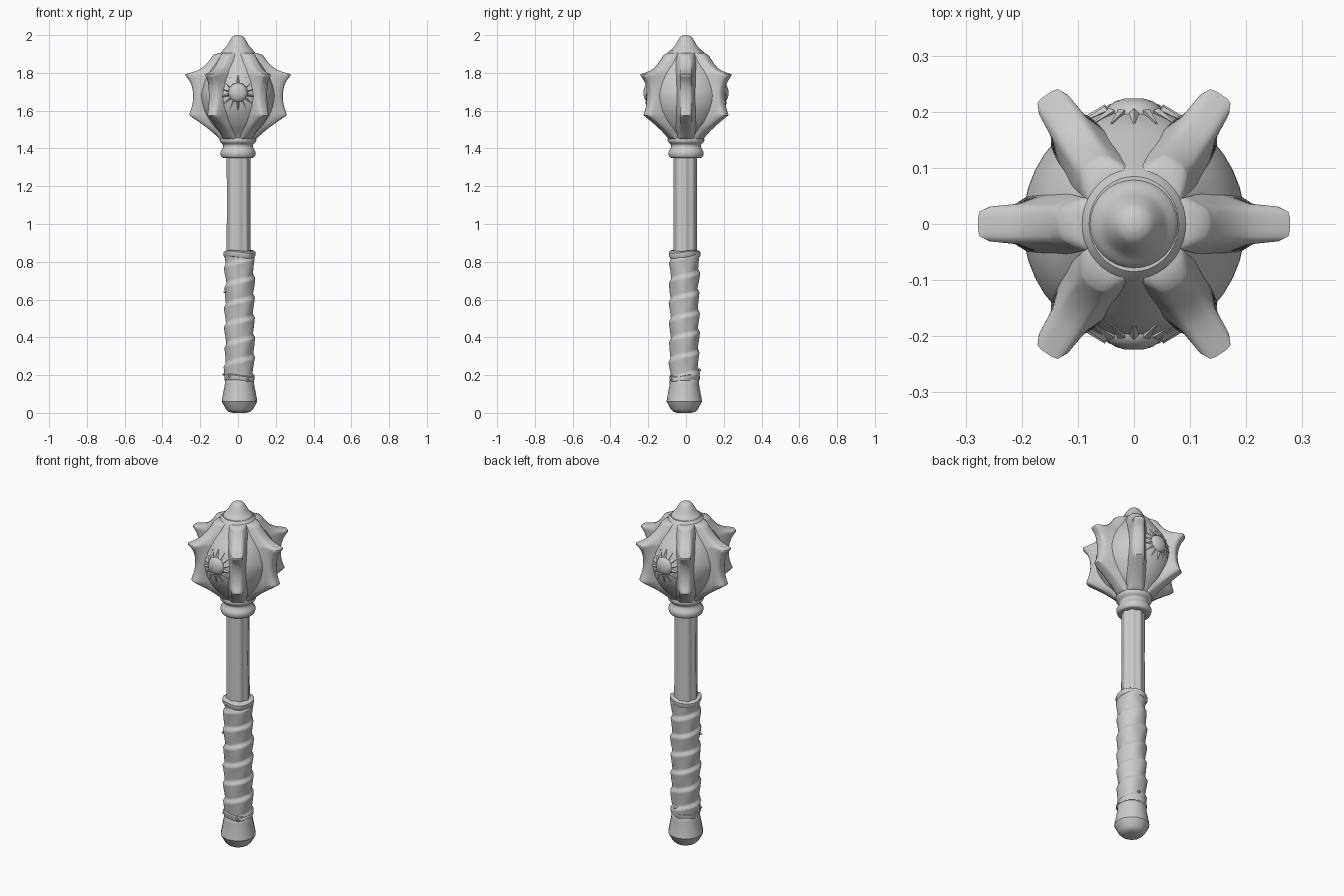
import bpy, bmesh, math, random
from mathutils import Vector, Matrix

random.seed(4)
cube = bpy.data.objects.get("Cube")
if cube:
    bpy.data.objects.remove(cube, do_unlink=True)

steel = bpy.data.materials.new("light_grey")
steel.use_nodes = True
steel.diffuse_color = (0.6, 0.6, 0.6, 1)
steel.node_tree.nodes["Principled BSDF"].inputs["Base Color"].default_value = (0.6, 0.6, 0.6, 1)

TAU = math.tau


def loft(name, rings, angle=40, move=(0, 0, 0)):
    """Skin a stack of equal point rings and cap both ends."""
    bm = bmesh.new()
    rows = [[bm.verts.new(p) for p in ring] for ring in rings]
    n = len(rows[0])
    for a, b in zip(rows, rows[1:]):
        for i in range(n):
            j = (i + 1) % n
            bm.faces.new((a[i], a[j], b[j], b[i]))
    bm.faces.new(rows[0][::-1])
    bm.faces.new(rows[-1])
    bmesh.ops.recalc_face_normals(bm, faces=bm.faces)
    mesh = bpy.data.meshes.new(name)
    bm.to_mesh(mesh)
    bm.free()
    mesh.materials.append(steel)
    ob = bpy.data.objects.new(name, mesh)
    ob.location = move
    bpy.context.collection.objects.link(ob)
    bpy.ops.object.select_all(action='DESELECT')
    ob.select_set(True)
    bpy.context.view_layer.objects.active = ob
    bpy.ops.object.shade_smooth_by_angle(angle=math.radians(angle))
    return ob


def smooth(points, steps=4):
    """Run a Catmull-Rom curve through profile points."""
    pts = [Vector(p) for p in points]
    pts = [pts[0]] + pts + [pts[-1]]
    out = []
    for a, b, c, d in zip(pts, pts[1:], pts[2:], pts[3:]):
        for k in range(steps):
            t = k / steps
            out.append(0.5 * (2 * b + (c - a) * t + (2 * a - 5 * b + 4 * c - d) * t * t
                              + (3 * b - a - 3 * c + d) * t ** 3))
    return out + [pts[-1]]


def ring(z, radius, n=32, sy=1):
    """Ring at height z; radius is a function of the angle."""
    return [(radius(TAU * i / n) * math.cos(TAU * i / n),
             radius(TAU * i / n) * math.sin(TAU * i / n) * sy, z) for i in range(n)]


def lathe(name, profile, n=32, sy=1, angle=40, move=(0, 0, 0)):
    return loft(name, [ring(z, lambda a, r=r: r, n, sy) for r, z in profile], angle, move)


def sample(profile, z):
    """Radius of a profile at height z."""
    for (r0, z0), (r1, z1) in zip(profile, profile[1:]):
        if z0 <= z <= z1:
            return r0 + (r1 - r0) * (z - z0) / max(z1 - z0, 1e-6)
    return profile[-1][0]


def spike(name, p, q, w0, w1):
    """Tapered four-sided sliver from p to q."""
    p, q = Vector(p), Vector(q)
    turn = (q - p).to_track_quat('Z', 'Y')
    rings = []
    for c, w in ((p, w0), (q, w1)):
        rings.append([c + turn @ Vector((w * math.cos(TAU * i / 4), w * math.sin(TAU * i / 4), 0))
                      for i in range(4)])
    return loft(name, rings, 20)


GRIP = (0.008, -0.009, 0)

# Pommel
lathe("pommel", [(0.035, 0), (0.058, 0.006), (0.072, 0.02), (0.094, 0.06), (0.092, 0.075),
                 (0.078, 0.15), (0.078, 0.17), (0.068, 0.185)], 16, 1, 35, GRIP)


# Spiral leather wrap, each turn overlapping the one below
def wrap_radius(a, z):
    phase = (z / 0.105 - a / TAU) % 1
    lip = phase / 0.8 if phase < 0.8 else (1 - phase) / 0.2
    wobble = 0.0015 * math.sin(3 * a + 21 * z) + 0.001 * math.sin(5 * a - 34 * z)
    return 0.071 + 0.011 * lip + wobble


rings = []
for k in range(111):
    z = 0.175 + 0.67 * k / 110
    rings.append(ring(z, lambda a, z=z: wrap_radius(a, z), 36))
loft("grip_wrap", rings, 50, GRIP)

# Ragged lips at both ends of the wrap
for name, z, r in (("wrap_top_lip", 0.845, 0.078), ("wrap_bottom_lip", 0.19, 0.074)):
    rows = []
    for dz, dr in ((-0.022, 0), (-0.012, 0.006), (0.006, 0.006), (0.012, -0.004)):
        rows.append([(x, y, z + dz + 0.006 * math.sin(2 * math.atan2(y, x)))
                     for x, y, _ in ring(0, lambda a: r + dr + 0.002 * math.sin(5 * a), 32)])
    loft(name, rows, 40, GRIP)

# Loose strap ends
for k, (a, z) in enumerate(((180, 0.21), (200, 0.65), (80, 0.23), (230, 0.2), (300, 0.19))):
    d = Vector((math.cos(math.radians(a)), math.sin(math.radians(a)), 0))
    base = Vector(GRIP) + d * 0.07 + Vector((0, 0, z))
    spike(f"strap_end_{k + 1}", base, base + d * 0.019 + Vector((0, 0, random.uniform(-0.015, 0.015))),
          0.012, 0.004)

# Fluted shaft
loft("shaft", [ring(z, lambda a: r + 0.003 * math.cos(8 * a), 48)
               for z, r in ((0.8, 0.061), (1.08, 0.059), (1.37, 0.06))], 40, (0.003, -0.004, 0))

# Collar under the head
lathe("collar", smooth([(0.075, 1.35), (0.088, 1.355), (0.093, 1.38), (0.08, 1.405), (0.08, 1.42),
                        (0.095, 1.435), (0.095, 1.455), (0.08, 1.47)], 3))

# Rounded head core
core = smooth([(0.08, 1.44), (0.1, 1.475), (0.145, 1.53), (0.183, 1.6), (0.197, 1.66), (0.195, 1.71),
               (0.172, 1.78), (0.128, 1.85), (0.096, 1.9), (0.08, 1.92)])
lathe("head_core", core, 40, 1.06)

# Finial
lathe("finial", smooth([(0.1, 1.885), (0.084, 1.905), (0.076, 1.925), (0.058, 1.945), (0.045, 1.968),
                        (0.03, 1.99), (0.012, 1.999)], 3))

# Six scalloped flanges with flared roots
edge = (smooth([(0.095, 1.45), (0.165, 1.51), (0.258, 1.575)])
        + smooth([(0.258, 1.582), (0.242, 1.63), (0.238, 1.69), (0.25, 1.745), (0.278, 1.785)])
        + smooth([(0.278, 1.793), (0.21, 1.815), (0.165, 1.85), (0.132, 1.895)])
        + [Vector((0.1, 1.905))])
for k, deg in enumerate((0, 56, 124, 180, 236, 304)):
    turn = Matrix.Rotation(math.radians(deg), 3, 'Z')
    rows = []
    for r, z in edge:
        inner = min(sample(core, z), r - 0.012)
        mid = inner + (r - inner) * 0.35
        tip = 0.026 if 1.5 < z < 1.87 else 0.022
        half = [(inner * 0.6, 0.06), (inner * 0.93, 0.053), (mid, 0.036),
                (r - (r - mid) * 0.3, tip + 0.005), (r - 0.003, tip - 0.004), (r, tip * 0.45)]
        section = [(x, min(w, 0.022 + inner * 0.25)) for x, w in half]
        section += [(x, -w) for x, w in reversed(section)]
        rows.append([turn @ Vector((x, y, z)) for x, y in section])
    loft(f"flange_{k + 1}", rows, 50)

# Round stud with a ring of rays on the front and back
for side, s in (("front", -1), ("back", 1)):
    dome = [(0.052, -0.03), (0.052, 0), (0.046, 0.012), (0.033, 0.021), (0.015, 0.026)]
    rows = [[(r * math.cos(TAU * i / 20), s * (0.198 + h), 1.695 + r * math.sin(TAU * i / 20))
             for i in range(20)] for r, h in dome]
    loft(f"{side}_stud", rows, 40)
    for k in range(14):
        a = TAU * (k + 0.5) / 14
        ends = []
        for d in (0.05, 0.092):
            x, z = d * math.cos(a), 1.695 + d * math.sin(a)
            depth = math.sqrt(sample(core, z) ** 2 - x * x) * 1.06
            ends.append((x, s * (depth + 0.001), z))
        spike(f"{side}_ray_{k + 1}", ends[0], ends[1], 0.009, 0.002)
